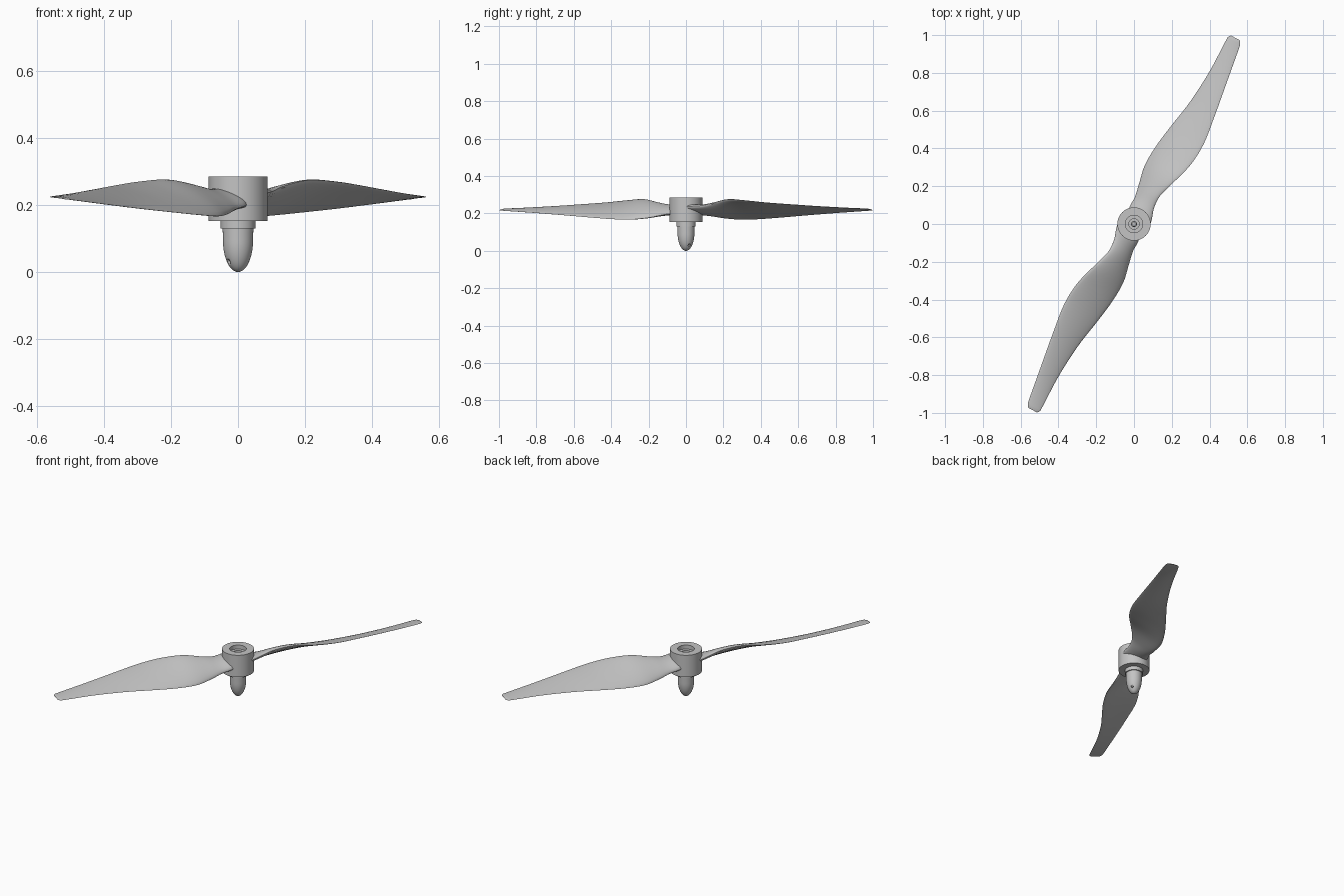
import bpy
import bmesh
import math
from mathutils import Matrix, Vector

default_cube = bpy.data.objects.get("Cube")
if default_cube:
    bpy.data.objects.remove(default_cube, do_unlink=True)

# One plain grey for the whole propeller
grey = bpy.data.materials.new("plain_grey")
grey.use_nodes = True
grey.diffuse_color = (0.55, 0.55, 0.55, 1)
grey.node_tree.nodes["Principled BSDF"].inputs["Base Color"].default_value = grey.diffuse_color


def make_object(name, bm):
    """Turn a bmesh into a smooth shaded object with sharp edges kept."""
    bmesh.ops.remove_doubles(bm, verts=bm.verts, dist=0.00005)
    bmesh.ops.recalc_face_normals(bm, faces=bm.faces)
    mesh = bpy.data.meshes.new(name)
    bm.to_mesh(mesh)
    bm.free()
    mesh.materials.append(grey)
    obj = bpy.data.objects.new(name, mesh)
    bpy.context.collection.objects.link(obj)
    bpy.ops.object.select_all(action="DESELECT")
    obj.select_set(True)
    bpy.context.view_layer.objects.active = obj
    bpy.ops.object.shade_smooth_by_angle(angle=math.radians(35))
    return obj


def lathe(name, profile, steps=64):
    """Spin a list of (radius, height) points around the z axis."""
    bm = bmesh.new()
    verts = [bm.verts.new((r, 0, z)) for r, z in profile]
    edges = [bm.edges.new(pair) for pair in zip(verts, verts[1:])]
    bmesh.ops.spin(bm, geom=verts + edges, cent=(0, 0, 0), axis=(0, 0, 1),
                   angle=math.tau, steps=steps, use_merge=False)
    return make_object(name, bm)


def catmull(a, b, c, d, t):
    """Smooth interpolation between b and c."""
    return (b * 2 + (c - a) * t + (a * 2 - b * 5 + c * 4 - d) * t ** 2
            + (b * 3 - a - c * 3 + d) * t ** 3) / 2


# Hub with a stepped bore in its top
lathe("hub", [(0, .17), (.027, .17), (.027, .262), (.046, .262), (.046, .286),
              (.088, .286), (.088, .153), (0, .153)])
lathe("hub_collar", [(0, .16), (.052, .16), (.052, .13), (0, .13)])
lathe("shaft", [(0, .225), (.012, .225), (.016, .22), (.016, .165), (0, .165)], 32)

# Bullet shaped spinner with a small cross hole
dome_height, dome_radius = 0.095, 0.045
arc = [math.pi / 2 * i / 16 for i in range(17)]
dome = [(dome_radius * math.sin(a), dome_height * (1 - math.cos(a))) for a in arc]
spinner = lathe("spinner", dome + [(.046, .135), (0, .135)])

bm = bmesh.new()
placing = (Matrix.Translation((0, 0, .031)) @ Matrix.Rotation(math.radians(33), 4, "Z")
           @ Matrix.Rotation(math.pi / 2, 4, "Y"))
bmesh.ops.create_cone(bm, cap_ends=True, segments=24, radius1=.007, radius2=.007,
                      depth=.2, matrix=placing)
cutter = make_object("hole_cutter", bm)
cutter.hide_render = True
cut = spinner.modifiers.new("cross_hole", "BOOLEAN")
cut.operation = "DIFFERENCE"
cut.object = cutter
bpy.context.view_layer.objects.active = spinner
bpy.ops.object.modifier_apply(modifier=cut.name)
bpy.data.objects.remove(cutter, do_unlink=True)

# Blade stations: span, low edge (offset, z), high edge (offset, z), thickness
STATIONS = [
    (.03, -.05, .2, .079, .236, .046),
    (.07, -.064, .198, .07, .238, .044),
    (.13, -.064, .188, .052, .243, .038),
    (.2, -.078, .175, .051, .258, .032),
    (.3, -.098, .167, .081, .275, .026),
    (.42, -.094, .171, .114, .269, .02),
    (.55, -.075, .179, .122, .258, .016),
    (.71, -.048, .19, .102, .247, .013),
    (.9, -.034, .203, .073, .235, .01),
    (1.08, -.036, .214, .045, .226, .006),
    (1.11, -.034, .216, .037, .225, .004),
    (1.122, -.024, .217, .027, .223, .002),
]
RING = 24
SUBSTEPS = 5


def smooth_stations():
    """Refine the stations into a smooth run of sections."""
    rows = [Vector(row) for row in STATIONS]
    padded = [rows[0] * 2 - rows[1]] + rows + [rows[-1] * 2 - rows[-2]]
    result = []
    for i in range(len(rows) - 1):
        result += [catmull(*padded[i:i + 4], k / SUBSTEPS) for k in range(SUBSTEPS)]
    return result + [rows[-1]]


def blade_section(row):
    """Cambered rounded section between the low and the high edge."""
    span, low_v, low_z, high_v, high_z, thick = row
    low, high = Vector((low_v, low_z)), Vector((high_v, high_z))
    chord = high - low
    normal = Vector((-chord.y, chord.x)).normalized()
    points = []
    for j in range(RING):
        a = math.tau * j / RING
        lift = thick / 2 * math.sin(a) + 0.03 * chord.length * math.sin(a) ** 2
        p = low + chord * (0.5 - 0.5 * math.cos(a)) + normal * lift
        points.append((span, -p.x, p.y))
    return points


def make_blade(name, heading):
    bm = bmesh.new()
    rings = [[bm.verts.new(p) for p in blade_section(row)] for row in smooth_stations()]
    for inner, outer in zip(rings, rings[1:]):
        for j in range(RING):
            k = (j + 1) % RING
            bm.faces.new((inner[j], inner[k], outer[k], outer[j]))
    bm.faces.new(rings[0])
    bm.faces.new(rings[-1])
    bmesh.ops.rotate(bm, verts=bm.verts, cent=(0, 0, 0),
                     matrix=Matrix.Rotation(math.radians(heading), 3, "Z"))
    return make_object(name, bm)


# Two opposite blades
BLADE_HEADING = 61.5
make_blade("back_blade", BLADE_HEADING)
make_blade("front_blade", BLADE_HEADING + 180)
